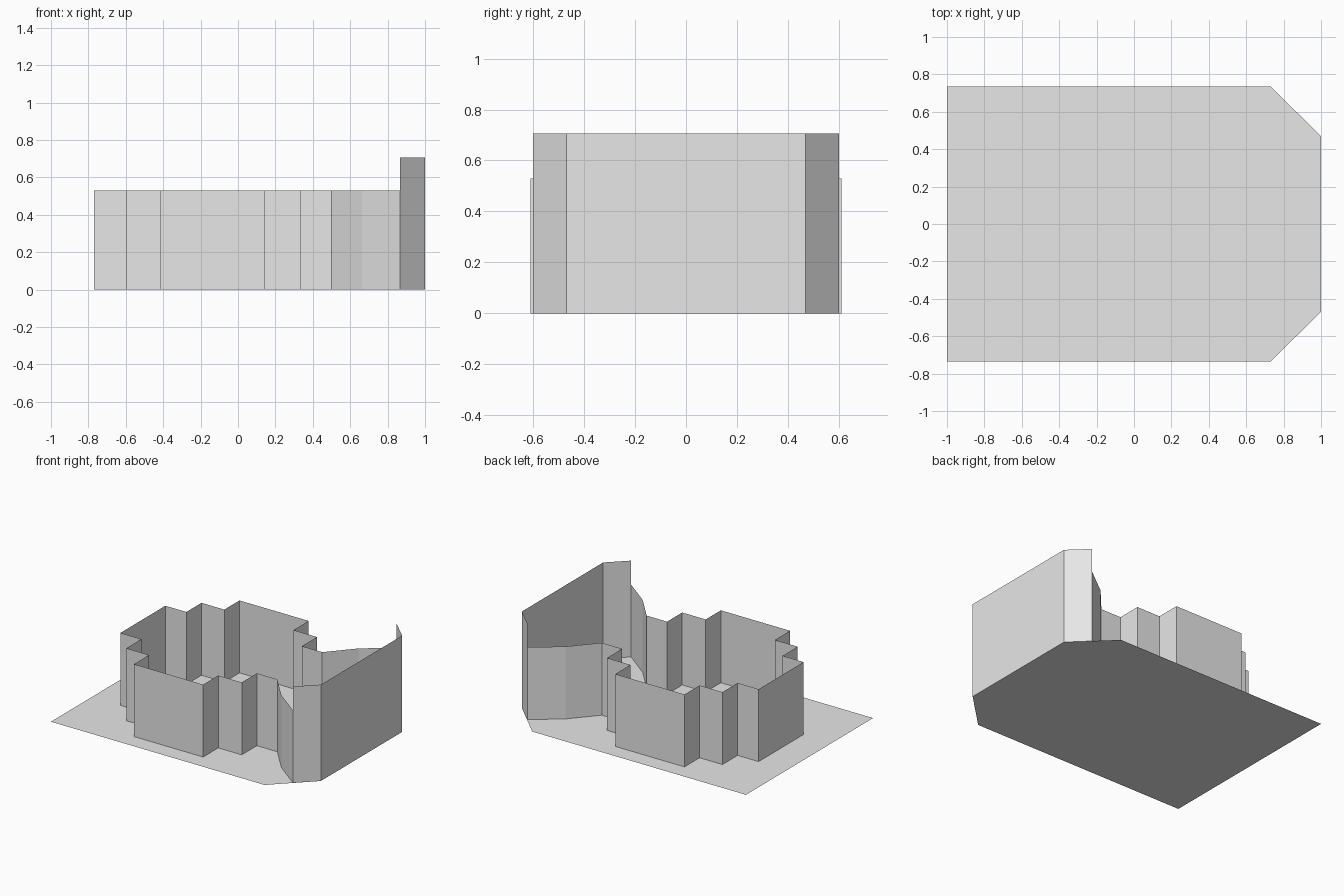
import bpy

if "Cube" in bpy.data.objects:
    bpy.data.objects.remove(bpy.data.objects["Cube"])

grey = bpy.data.materials.new("plain_grey")
grey.diffuse_color = (0.8, 0.8, 0.8, 1)
grey.use_nodes = True
grey.node_tree.nodes["Principled BSDF"].inputs["Base Color"].default_value = grey.diffuse_color


def make_object(name, verts, faces):
    mesh = bpy.data.meshes.new(name)
    mesh.from_pydata(verts, [], faces)
    mesh.materials.append(grey)
    obj = bpy.data.objects.new(name, mesh)
    bpy.context.collection.objects.link(obj)
    return obj


def wall(name, path, height):
    """Thin upright sheet following a plan path."""
    n = len(path)
    verts = [(x, y, 0) for x, y in path] + [(x, y, height) for x, y in path]
    faces = [(i, i + 1, i + 1 + n, i + n) for i in range(n - 1)]
    return make_object(name, verts, faces)


def mirrored(half):
    """Complete a front half path with its back half, mirrored across y = 0."""
    return half + [(x, -y) for x, y in reversed(half)]


# Ground plate with two clipped corners
plate = mirrored([(-1, -0.735), (0.73, -0.735), (1, -0.47)])
make_object("floor_plate", [(x, y, 0) for x, y in plate], [tuple(range(len(plate)))])

# Low stepped wall: flared end, two steps each way, closed far end
low_half = [(0.865, -0.60), (0.664, -0.447), (0.50, -0.26), (0.335, -0.26),
            (0.335, -0.435), (0.145, -0.435), (0.145, -0.61), (-0.415, -0.61),
            (-0.415, -0.435), (-0.60, -0.435), (-0.60, -0.26), (-0.77, -0.26)]
wall("stepped_wall", list(reversed(mirrored(low_half))), 0.53)

# Tall end wall with angled wings
wall("tall_end_wall", mirrored([(0.865, -0.60), (1, -0.47)]), 0.705)
